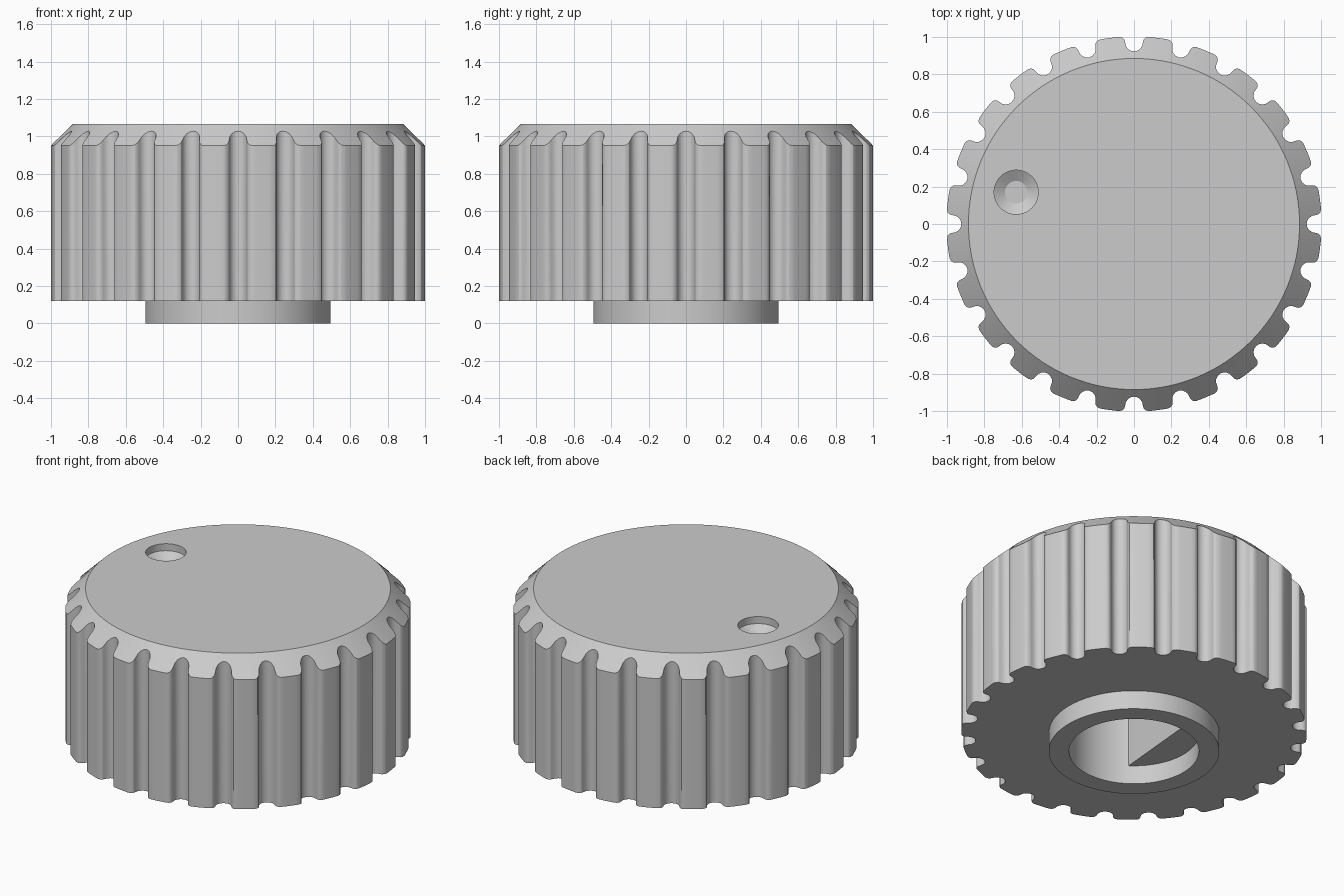
import bpy, bmesh
from math import sin, cos, pi, radians, atan2, hypot

if "Cube" in bpy.data.objects:
    bpy.data.objects.remove(bpy.data.objects["Cube"])

GROOVES = 24
R = 1.003            # outer radius of the teeth
TOP, SHOULDER, BASE = 1.065, 0.95, 0.12


def stack_rings(name, rings):
    """Skin a closed solid through rings that share one vertex count."""
    bm = bmesh.new()
    loops = [[bm.verts.new(p) for p in ring] for ring in rings]
    for a, b in zip(loops, loops[1:]):
        n = len(a)
        for i in range(n):
            j = (i + 1) % n
            bm.faces.new((a[i], a[j], b[j], b[i]))
    bm.faces.new(loops[0])
    bm.faces.new(loops[-1])
    bmesh.ops.remove_doubles(bm, verts=bm.verts, dist=1e-5)
    bmesh.ops.recalc_face_normals(bm, faces=bm.faces)
    mesh = bpy.data.meshes.new(name)
    bm.to_mesh(mesh)
    bm.free()
    obj = bpy.data.objects.new(name, mesh)
    bpy.context.collection.objects.link(obj)
    return obj


# Toothed outline as (angle, radius): round-bottomed groove with filleted lips
w, f = 0.047, 0.03
local = [(-w - f + f * sin(a), R - f + f * cos(a) - 0.003)
         for a in (0, pi / 6, pi / 3)]
local += [(-w * cos(a), R - f - 0.003 - w * sin(a))
          for a in [i * pi / 8 for i in range(9)]]
local += [(-t, r) for t, r in reversed(local[:3])]
outline = []
for g in range(GROOVES):
    c = g * 2 * pi / GROOVES
    outline += [(c + atan2(t, r), hypot(t, r)) for t, r in local]
    outline += [(c + radians(d), R) for d in (5.5, 7.5, 9.5)]
angles = [a for a, _ in outline]


def circle(r, z, angs=angles):
    return [(r * cos(a), r * sin(a), z) for a in angs]


# D-shaped shaft socket: a circle clipped by a flat
BORE, FLAT = 0.377, 0.19
flat_dir = radians(175)


def d_ring(z):
    pts = []
    for a in angles:
        u = min(BORE * cos(a - flat_dir), FLAT)
        v = BORE * sin(a - flat_dir)
        pts.append((u * cos(flat_dir) - v * sin(flat_dir),
                    u * sin(flat_dir) + v * cos(flat_dir), z))
    return pts


# Knob: top, chamfer, fluted wall, underside, collar and socket in one skin
knob = stack_rings("fluted_knob", [
    circle(0.885, TOP),
    [(r * cos(a), r * sin(a), SHOULDER + (R - r) * (TOP - SHOULDER) / (R - 0.885))
     for a, r in outline],
    [(r * cos(a), r * sin(a), BASE) for a, r in outline],
    circle(0.495, BASE), circle(0.495, 0),
    circle(BORE, 0), circle(BORE, BASE),
    d_ring(BASE), d_ring(0.8),
])

# Indicator dimple in the top
round_angles = [i * 2 * pi / 48 for i in range(48)]
cutter = stack_rings("dimple_cutter", [
    circle(0.118, 1.2, round_angles), circle(0.118, 1.02, round_angles),
    circle(0.06, 0.985, round_angles)])
cutter.location = (-0.63, 0.17, 0)
cutter.hide_render = True
cut = knob.modifiers.new("dimple", 'BOOLEAN')
cut.operation = 'DIFFERENCE'
cut.solver = 'EXACT'
cut.object = cutter
bpy.context.view_layer.objects.active = knob
knob.select_set(True)
bpy.ops.object.modifier_apply(modifier=cut.name)
bpy.data.objects.remove(cutter, do_unlink=True)

bpy.ops.object.shade_smooth_by_angle(angle=radians(30))
